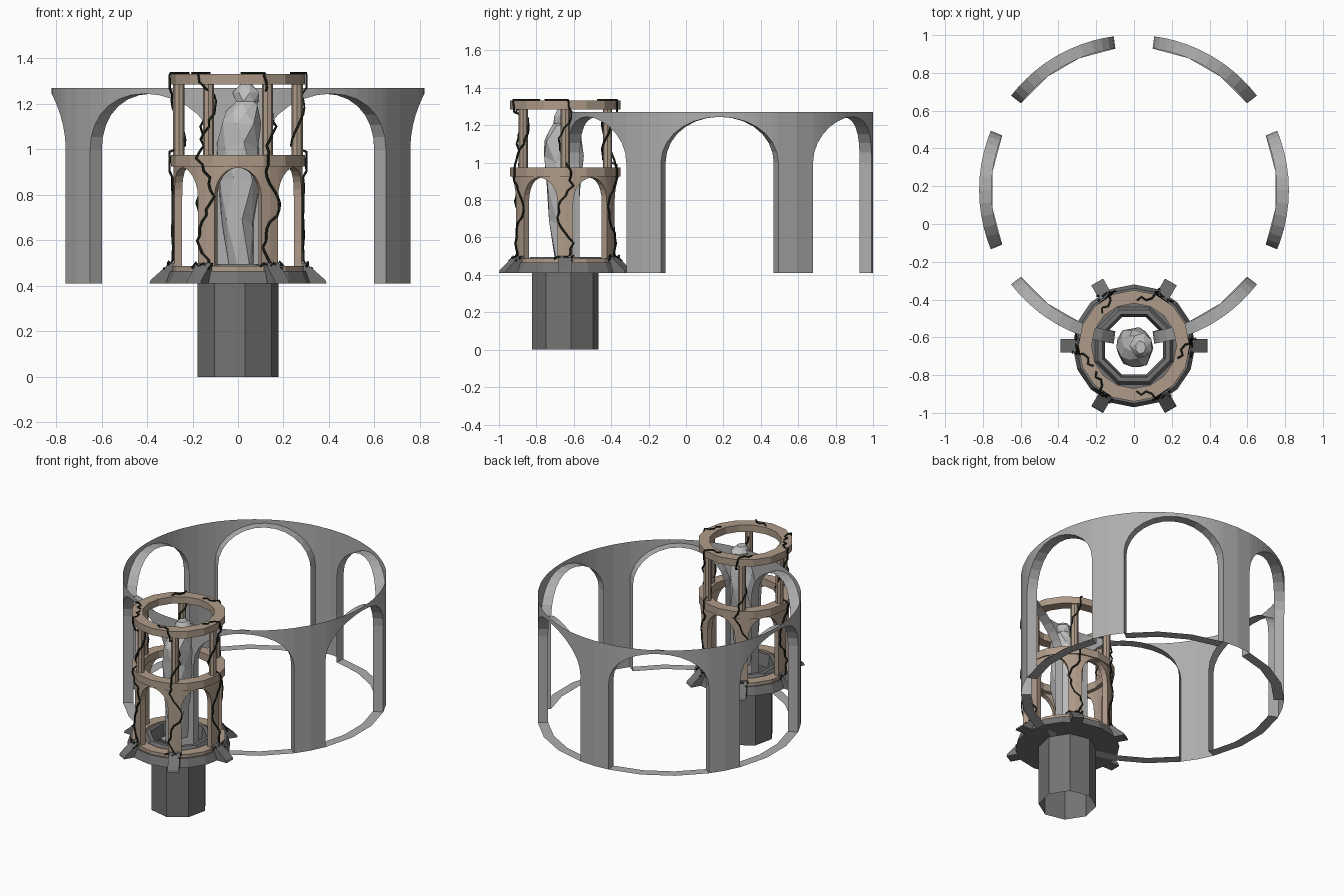
import bpy, math, random
from math import sin, cos, radians, pi

cube = bpy.data.objects.get("Cube")
if cube:
    bpy.data.objects.remove(cube, do_unlink=True)
random.seed(4)


def material(name, r, g, b):
    m = bpy.data.materials.new(name)
    m.use_nodes = True
    m.diffuse_color = (r, g, b, 1)
    m.node_tree.nodes["Principled BSDF"].inputs["Base Color"].default_value = (r, g, b, 1)
    return m


WALL = material("pale grey stone", .42, .42, .42)
STATUE = material("light grey stone", .52, .52, .52)
DARK = material("dark grey stone", .17, .17, .17)
TAN = material("tan stone", .43, .33, .25)
VINE = material("dark vine", .012, .016, .01)
TOWER = (0, -.645, 0)


def build(name, verts, faces, mat, loc=TOWER):
    me = bpy.data.meshes.new(name)
    me.from_pydata(verts, [], faces)
    me.materials.append(mat)
    me.update()
    ob = bpy.data.objects.new(name, me)
    ob.location = loc
    bpy.context.collection.objects.link(ob)
    return ob


def polar(r, a, z):
    return (r * cos(a), r * sin(a), z)


def lathe(name, profile, sides, mat, turn=0, closed=True):
    """Sweep an (r, z) profile around the tower axis."""
    n = len(profile)
    verts = [polar(r, radians(turn) + 2 * pi * i / sides, z)
             for i in range(sides) for r, z in profile]
    faces = []
    for i in range(sides):
        a, b = i * n, (i + 1) % sides * n
        for j in range(n if closed else n - 1):
            k = (j + 1) % n
            faces.append((a + j, b + j, b + k, a + k))
    return build(name, verts, faces, mat)


def arcade(name, loc, mat, r_out, r_in, z, half, turn, segs, solid):
    """Six arches in a round wall; z = bottom, spring, crown, top."""
    bottom, spring, crown, top = z
    verts, faces = [], []

    def quad(*pts):
        faces.append(tuple(range(len(verts), len(verts) + 4)))
        verts.extend(polar(r, radians(a), h) for r, a, h in pts)

    for k in range(6):
        mid = turn + 60 * k
        arch = [(mid - half * cos(pi * i / segs),
                 spring + (crown - spring) * sin(pi * i / segs)) for i in range(segs + 1)]
        sill = [(mid + half * f, bottom) for f in (1, .33, -.33, -1)]
        # spandrels above the arch and the pier beside it
        strips = [(p[0], p[1], q[0], q[1]) for p, q in zip(arch, arch[1:])]
        step = (30 - half)
        strips += [(mid + half + i * step, bottom, mid + half + (i + 1) * step, bottom)
                   for i in range(2)]
        for a, za, b, zb in strips:
            quad((r_out, a, za), (r_out, b, zb), (r_out, b, top), (r_out, a, top))
            if solid:
                quad((r_in, b, zb), (r_in, a, za), (r_in, a, top), (r_in, b, top))
        # reveal lining the opening, with a sill where the wall is a shell
        loop = [sill[-1]] + arch + [sill[0]]
        if not solid:
            loop += sill[1:]
        for (a, za), (b, zb) in zip(loop, loop[1:]):
            quad((r_out, b, zb), (r_out, a, za), (r_in, a, za), (r_in, b, zb))
    return build(name, verts, faces, mat, loc)


# Large round arcade
arcade("great_arcade", (0, .18, 0), WALL, .82, .755, (.41, 1.0, 1.245, 1.27),
       22.5, 0, 14, False)

# Tower base
lathe("base_shaft", [(.18, 0), (.18, .42)], 8, DARK, 10, closed=False)
lathe("base_plinth", [(.17, .41), (.325, .41), (.305, .465), (.2, .465)], 16, DARK)
lathe("base_inner_rim", [(.225, .46), (.205, .495), (.18, .495), (.165, .412)], 8, DARK, 22.5)

# Sloping feet
profile = [(.26, .41), (.39, .41), (.385, .425), (.3, .5), (.26, .5)]
n = len(profile)
for k in range(6):
    a = radians(60 * k)
    verts = [(r * cos(a) - s * sin(a), r * sin(a) + s * cos(a), z)
             for s in (-.036, .036) for r, z in profile]
    faces = [tuple(range(n)), tuple(range(2 * n - 1, n - 1, -1))]
    faces += [(j, j + n, (j + 1) % n + n, (j + 1) % n) for j in range(n)]
    build("foot_%d" % (k + 1), verts, faces, DARK)

# Tan rings and lower arcade
for label, lo, hi in (("lower", .46, .487), ("middle", .925, .975), ("upper", 1.285, 1.332)):
    lathe(label + "_ring", [(.225, lo), (.295, lo), (.295, hi), (.225, hi)], 16, TAN)
arcade("lower_arcade", TOWER, TAN, .283, .248, (.48, .79, .92, .93), 21.5, 30, 12, True)

# Upper columns
for k in range(6):
    x, y, _ = polar(.26, radians(60 * k), 0)
    bpy.ops.mesh.primitive_cylinder_add(vertices=8, radius=.025, depth=.33,
                                        location=(x, TOWER[1] + y, 1.13))
    col = bpy.context.object
    col.name = "upper_column_%d" % (k + 1)
    col.data.materials.append(TAN)

# Rough hewn statue: z, centre x, centre y, half width, half depth
rings = [(.49, .01, .0, .06, .06), (.68, .0, -.005, .075, .08), (.86, .0, -.01, .095, .1),
         (1.02, .005, -.01, .1, .11), (1.12, .01, -.015, .09, .105),
         (1.18, .02, -.01, .07, .085), (1.21, .035, -.005, .05, .055),
         (1.25, .04, .0, .06, .065), (1.285, .035, -.01, .03, .035)]
SIDES = 7
verts, faces = [], []
for i, (z, cx, cy, rx, ry) in enumerate(rings):
    for j in range(SIDES):
        a = 2 * pi * (j + .5 * (i % 2)) / SIDES
        f = random.uniform(.9, 1.1)
        verts.append((cx + rx * f * cos(a), cy + ry * f * sin(a),
                      z + (random.uniform(-.02, .02) if 0 < i < 6 else 0)))
for i in range(len(rings) - 1):
    for j in range(SIDES):
        a, b = i * SIDES + j, i * SIDES + (j + 1) % SIDES
        c, d = a + SIDES, b + SIDES
        faces += [(a, b, c), (b, d, c)] if i % 2 == 0 else [(a, d, c), (a, b, d)]
faces += [tuple(range(SIDES))[::-1], tuple(range(len(verts) - SIDES, len(verts)))]
build("statue", verts, faces, STATUE)


# Climbing vines
def vine(name, points):
    cu = bpy.data.curves.new(name, "CURVE")
    cu.dimensions = "3D"
    cu.bevel_depth = .0055
    cu.bevel_resolution = 0
    cu.use_fill_caps = True
    sp = cu.splines.new("POLY")
    sp.points.add(len(points) - 1)
    for p, co in zip(sp.points, points):
        p.co = (*co, 1)
    cu.materials.append(VINE)
    ob = bpy.data.objects.new(name, cu)
    ob.location = TOWER
    bpy.context.collection.objects.link(ob)


for k in range(6):
    base = radians(60 * k)
    phase = random.uniform(0, 2 * pi)
    pts = [polar(.33, base + .12, .475)]
    for i in range(31):
        z = .485 + .028 * i
        w = phase + z * 17
        jitter = random.uniform(-.012, .012)
        if z < .5 or .9 < z < 1.0 or z > 1.26:
            r, t = .302, .03 * sin(w)
        elif z < .9:
            r, t = .289, .036 * sin(w)
        else:
            r, t = .262 + .03 * cos(w), .03 * sin(w)
        pts.append(polar(r, base + (t + jitter) / .28, z))
    # tendril creeping over the top ring
    way = random.choice((-1, 1))
    end = base + .03 * sin(w) / .28
    for r, da in ((.3, .03), (.27, .06), (.25, .16), (.262, .27), (.24, .36)):
        pts.append(polar(r, end + way * da, 1.336))
    vine("vine_%d" % (k + 1), pts)
    # shorter runner around the foot of the pier
    vine("runner_%d" % (k + 1),
         [polar(.302 + random.uniform(0, .012), base - .2 + .07 * i,
                .475 + .02 * (i % 2) + random.uniform(0, .012)) for i in range(6)])
